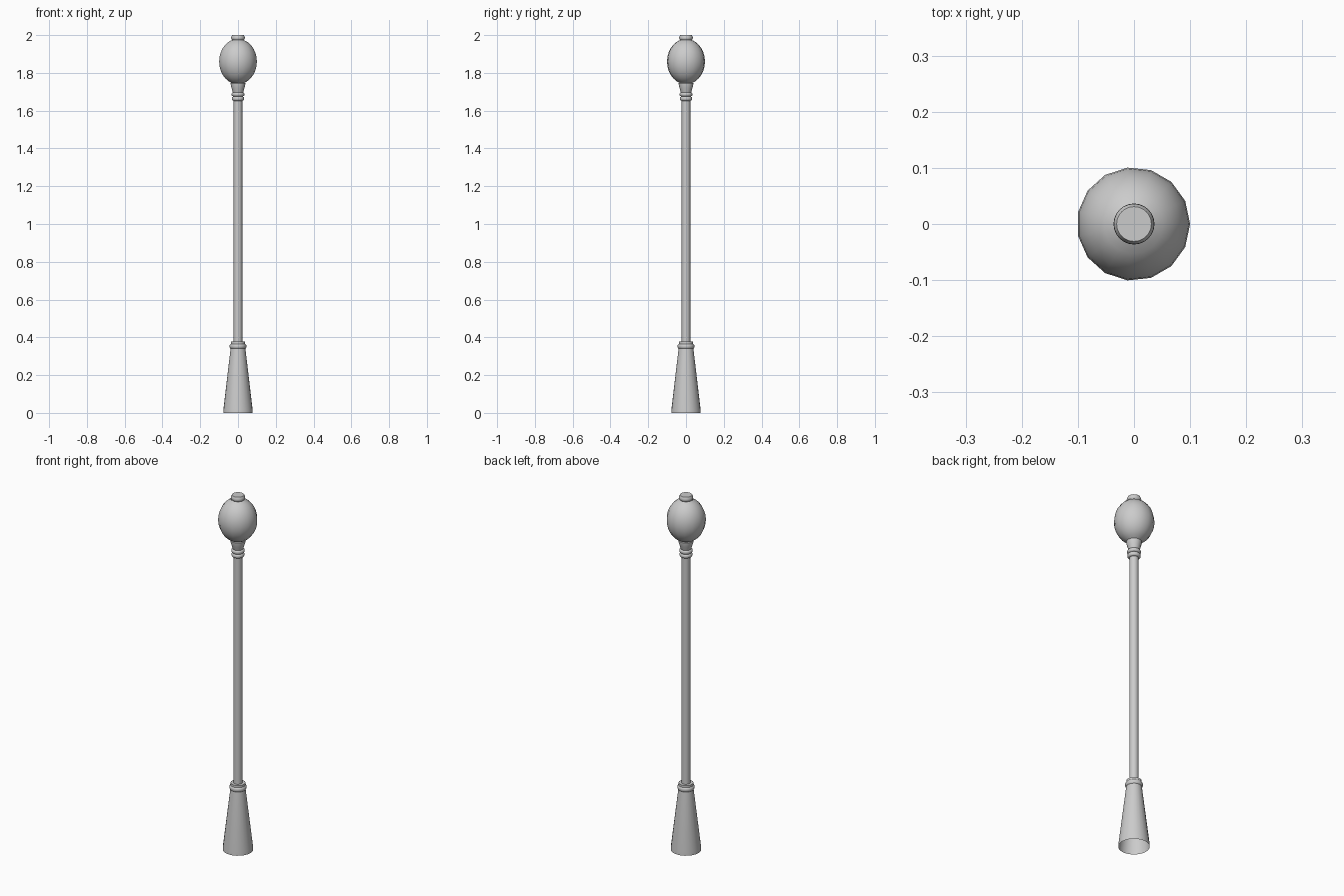
import bpy, bmesh, math

if "Cube" in bpy.data.objects:
    bpy.data.objects.remove(bpy.data.objects["Cube"])


def lathe(name, profile, sides=24, cap_top=False, x=0.0):
    """Spin a (radius, height) profile around the z axis."""
    bm = bmesh.new()
    rings = []
    for r, z in profile:
        rings.append([bm.verts.new((x + r * math.cos(2 * math.pi * i / sides),
                                    r * math.sin(2 * math.pi * i / sides), z))
                      for i in range(sides)])
    for a, b in zip(rings, rings[1:]):
        for i in range(sides):
            j = (i + 1) % sides
            bm.faces.new((a[i], a[j], b[j], b[i]))
    if cap_top:
        bm.faces.new(rings[-1])
    mesh = bpy.data.meshes.new(name)
    bm.to_mesh(mesh)
    bm.free()
    obj = bpy.data.objects.new(name, mesh)
    bpy.context.collection.objects.link(obj)
    bpy.ops.object.select_all(action='DESELECT')
    obj.select_set(True)
    bpy.context.view_layer.objects.active = obj
    bpy.ops.object.shade_smooth_by_angle(angle=math.radians(35))
    return obj


def bead(r_in, r_out, z0, z1):
    """Rounded ring profile between two heights."""
    h = z1 - z0
    return [(r_in, z0), (r_out - 0.003, z0 + 0.08 * h), (r_out, z0 + 0.3 * h),
            (r_out, z0 + 0.7 * h), (r_out - 0.003, z0 + 0.92 * h), (r_in, z1)]


# Tapered foot, open underneath
lathe("base", [(0.078, 0), (0.077, 0.02), (0.039, 0.342)])

# Rounded collar on the foot
lathe("base_collar", bead(0.038, 0.044, 0.34, 0.365) + [(0.038, 0.377), (0.022, 0.377)])

# Post
lathe("pole", [(0.0225, 0.375), (0.0225, 1.66)])

# Two stacked rings and the flared globe holder
lathe("lamp_holder",
      [(0.022, 1.652)] + bead(0.027, 0.033, 1.653, 1.674)
      + bead(0.027, 0.034, 1.676, 1.697)
      + [(0.029, 1.703), (0.034, 1.72), (0.038, 1.735), (0.039, 1.745), (0.032, 1.75)])

# Egg-shaped globe with visible facets around its outline
globe = []
for k in range(13):
    t = math.radians(-70 + 140 * k / 12)
    globe.append((0.101 * math.cos(t), 1.86 + 0.12 * math.sin(t)))
lathe("globe", globe, sides=15, x=-0.001)

# Finial cap
lathe("cap", [(0.034, 1.968), (0.031, 1.974), (0.035, 1.978), (0.0365, 1.984),
              (0.0355, 1.991), (0.031, 2.0)], cap_top=True)
